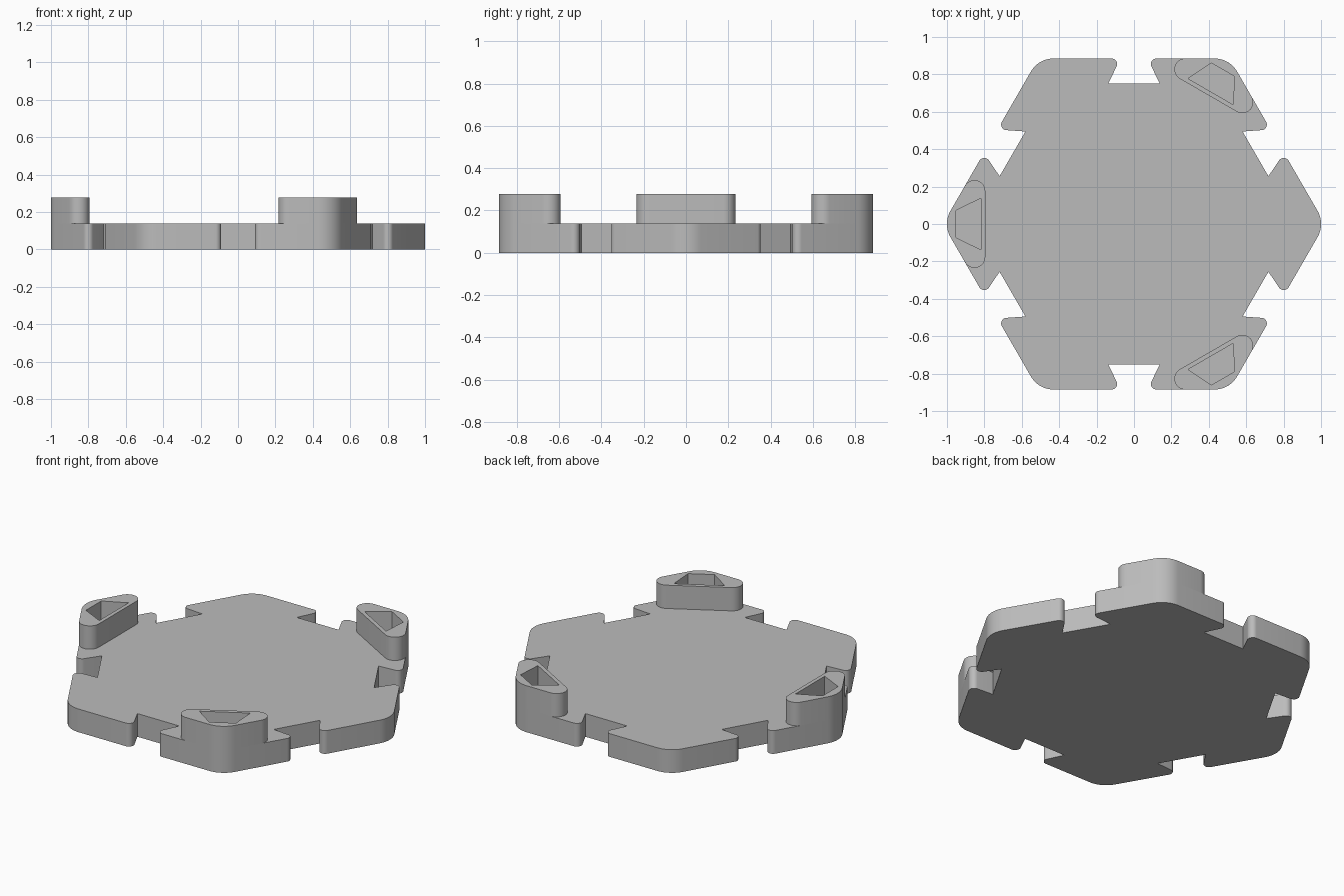
import bpy
import bmesh
import math
from mathutils import Vector, Matrix

cube = bpy.data.objects.get("Cube")
if cube:
    bpy.data.objects.remove(cube, do_unlink=True)

APOTHEM = 0.885
RADIUS = APOTHEM / math.cos(math.pi / 6)
TILE_TOP = 0.138
BLOCK_TOP = 0.277

grey = bpy.data.materials.new("plain grey")
grey.use_nodes = True
colour = (0.5, 0.5, 0.5, 1)
grey.diffuse_color = colour
grey.node_tree.nodes["Principled BSDF"].inputs["Base Color"].default_value = colour


def turned(point, degrees):
    return Matrix.Rotation(math.radians(degrees), 2) @ Vector(point)


def rounded(corners, steps=12):
    """Round each (point, radius) corner of an outline with an arc."""
    outline = []
    for i, (p, r) in enumerate(corners):
        if r == 0:
            outline.append(p)
            continue
        a = (corners[i - 1][0] - p).normalized()
        b = (corners[(i + 1) % len(corners)][0] - p).normalized()
        half = a.angle(b) / 2
        centre = p + (a + b).normalized() * r / math.sin(half)
        start = p + a * r / math.tan(half) - centre
        sweep = start.angle_signed(p + b * r / math.tan(half) - centre)
        for s in range(steps + 1):
            # angle_signed is clockwise, so negate for the rotation
            outline.append(centre + Matrix.Rotation(-sweep * s / steps, 2) @ start)
    return outline


def extrude_part(name, loops, z0, z1, bottom):
    """Extrude an outline, with optional hole loops, from z0 to z1."""
    bm = bmesh.new()
    for z in (z0, z1):
        rim = []
        for loop in loops:
            verts = [bm.verts.new((p.x, p.y, z)) for p in loop]
            rim += [bm.edges.new((v, verts[i - 1])) for i, v in enumerate(verts)]
        if z == z0:
            lower = rim
        else:
            upper = rim
    for e, f in zip(lower, upper):
        bm.faces.new((e.verts[0], e.verts[1], f.verts[1], f.verts[0]))
    bmesh.ops.triangle_fill(bm, edges=upper, use_beauty=True, normal=(0, 0, 1))
    if bottom:
        bmesh.ops.triangle_fill(bm, edges=lower, use_beauty=True, normal=(0, 0, -1))
    bmesh.ops.recalc_face_normals(bm, faces=bm.faces)
    # An open-bottomed part must still have its top facing up
    if any(f.normal.z < -0.5 and f.calc_center_median().z > z1 - 0.001 for f in bm.faces):
        bmesh.ops.reverse_faces(bm, faces=bm.faces)
    mesh = bpy.data.meshes.new(name)
    bm.to_mesh(mesh)
    bm.free()
    mesh.materials.append(grey)
    obj = bpy.data.objects.new(name, mesh)
    bpy.context.collection.objects.link(obj)
    bpy.ops.object.select_all(action='DESELECT')
    obj.select_set(True)
    bpy.context.view_layer.objects.active = obj
    bpy.ops.object.shade_smooth_by_angle(angle=math.radians(25))
    return obj


# Six-sided tile with a dovetail notch in the middle of each edge
notch = [((APOTHEM, -0.0725), 0.03), ((0.75, -0.138), 0),
         ((0.75, 0.138), 0), ((APOTHEM, 0.0725), 0.03)]
corners = []
for k in range(6):
    corners.append((turned((RADIUS, 0), 60 * k), 0.14))
    corners += [(turned(p, 60 * k + 30), r) for p, r in notch]
extrude_part("tile_base", [rounded(corners)], 0, TILE_TOP, True)

# Raised blocks with a tapered socket on every second corner
block = [((RADIUS, 0), 0.14), ((0.795, 0.393), 0.058), ((0.795, -0.393), 0.058)]
socket = [(0.952, 0.072), (0.818, 0.138), (0.818, -0.138), (0.952, -0.072)]
for name, angle in (("back_left", 60), ("right", 180), ("front_left", 300)):
    outer = rounded([(turned(p, angle), r) for p, r in block])
    inner = [turned(p, angle) for p in socket]
    extrude_part(name + "_corner_block", [outer, inner], TILE_TOP, BLOCK_TOP, False)
